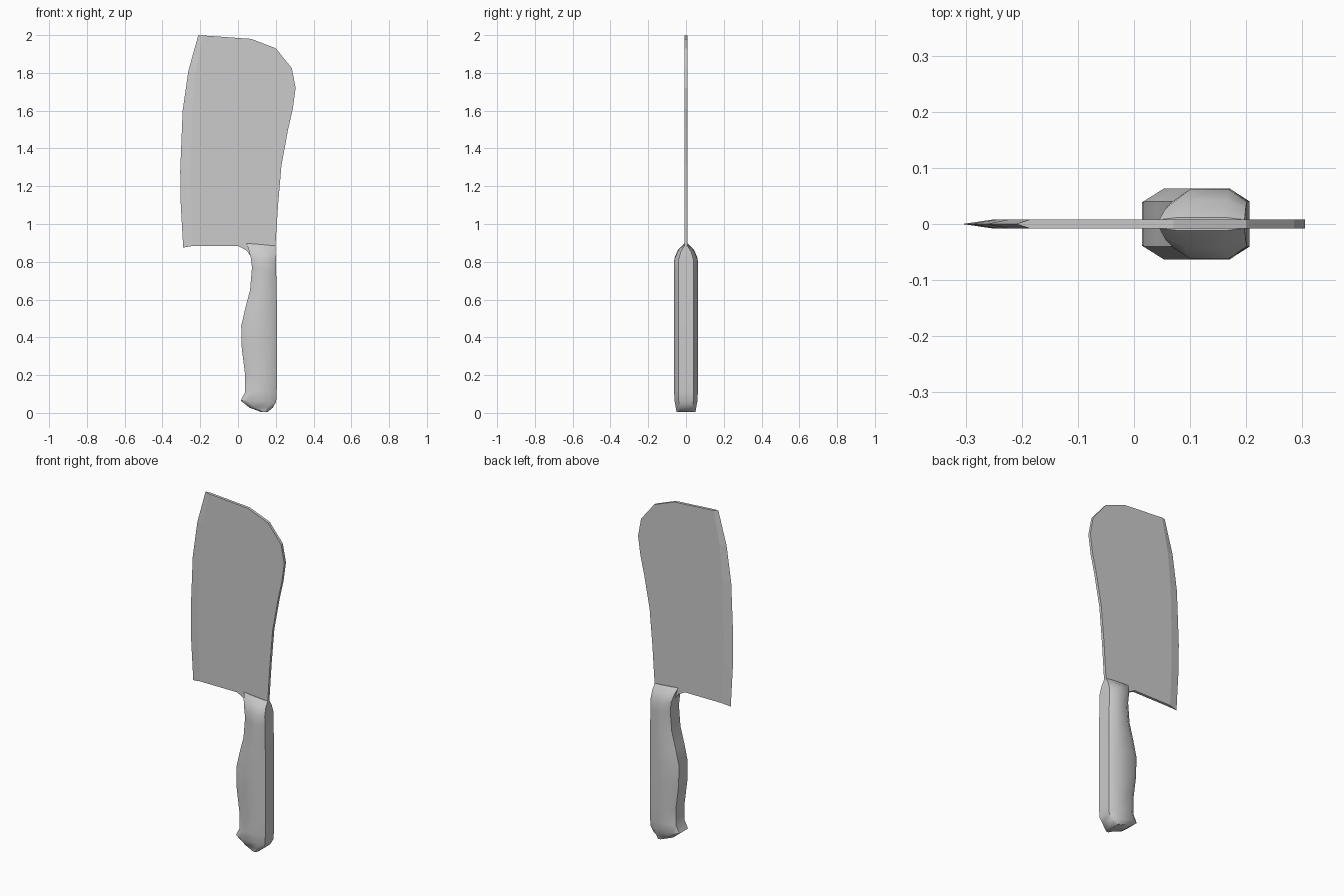
import bpy, math

if "Cube" in bpy.data.objects:
    bpy.data.objects.remove(bpy.data.objects["Cube"])


def make_object(name, verts, faces, smooth=None):
    mesh = bpy.data.meshes.new(name)
    mesh.from_pydata(verts, [], faces)
    obj = bpy.data.objects.new(name, mesh)
    bpy.context.collection.objects.link(obj)
    bpy.ops.object.select_all(action='DESELECT')
    obj.select_set(True)
    bpy.context.view_layer.objects.active = obj
    bpy.ops.object.mode_set(mode='EDIT')
    bpy.ops.mesh.select_all(action='SELECT')
    bpy.ops.mesh.normals_make_consistent(inside=False)
    bpy.ops.object.mode_set(mode='OBJECT')
    if smooth:
        bpy.ops.object.shade_smooth_by_angle(angle=math.radians(smooth))
    return obj


# Blade: flat plate with a ground cutting edge on the left
T = 0.008
edge = [(-0.29, 0.875), (-0.303, 1.1), (-0.306, 1.28), (-0.293, 1.6),
        (-0.263, 1.81), (-0.21, 2.0)]
widths = [0.05, 0.055, 0.055, 0.05, 0.04, 0.025]
spine = [(0.07, 1.98), (0.2, 1.93), (0.285, 1.825), (0.305, 1.72),
         (0.29, 1.61), (0.265, 1.5), (0.23, 1.31), (0.212, 1.1),
         (0.197, 0.87), (0.19, 0.8), (0.09, 0.8), (0.045, 0.86), (0.0, 0.884)]
inner = [(x + w, z) for (x, z), w in zip(edge, widths)]
inner[0] = (inner[0][0], 0.884)
inner[-1] = (inner[-1][0], 1.998)
outline = inner + spine
n, m = len(outline), len(edge)
verts = ([(x, -T, z) for x, z in outline] + [(x, T, z) for x, z in outline]
         + [(x, 0, z) for x, z in edge])
e = 2 * n
faces = [tuple(range(n)), tuple(range(2 * n - 1, n - 1, -1))]
faces += [(i, (i + 1) % n, n + (i + 1) % n, n + i) for i in range(m - 1, n)]
for side in (0, n):
    faces += [(side + i, side + i + 1, e + i + 1, e + i) for i in range(m - 1)]
faces += [(0, n, e), (m - 1, n + m - 1, e + m - 1)]
make_object("blade", verts, faces)

# Handle: chamfered eight-sided sections (left x, left z, right x, right z, half depth)
sections = [
    (0.125, 0.004, 0.155, 0.004, 0.050),
    (0.060, 0.028, 0.185, 0.028, 0.054),
    (0.014, 0.065, 0.202, 0.060, 0.060),
    (0.038, 0.110, 0.205, 0.110, 0.063),
    (0.038, 0.200, 0.206, 0.200, 0.063),
    (0.020, 0.340, 0.206, 0.340, 0.063),
    (0.017, 0.460, 0.206, 0.460, 0.063),
    (0.040, 0.560, 0.206, 0.560, 0.063),
    (0.064, 0.650, 0.204, 0.650, 0.063),
    (0.074, 0.770, 0.202, 0.750, 0.063),
    (0.068, 0.820, 0.201, 0.810, 0.062),
    (0.056, 0.865, 0.199, 0.852, 0.043),
    (0.045, 0.898, 0.197, 0.885, 0.012),
]
verts, faces = [], []
for xl, zl, xr, zr, d in sections:
    c = min(0.036, 0.24 * (xr - xl))
    ring = [(xl, -0.64 * d), (xl + c, -d), (xr - c, -d), (xr, -0.64 * d),
            (xr, 0.64 * d), (xr - c, d), (xl + c, d), (xl, 0.64 * d)]
    verts += [(x, y, zl + (zr - zl) * (x - xl) / (xr - xl)) for x, y in ring]
for r in range(len(sections) - 1):
    for i in range(8):
        a, b = r * 8 + i, r * 8 + (i + 1) % 8
        faces.append((a, b, b + 8, a + 8))
faces += [tuple(range(8)), tuple(range(len(verts) - 8, len(verts)))]
make_object("handle", verts, faces, 40)
